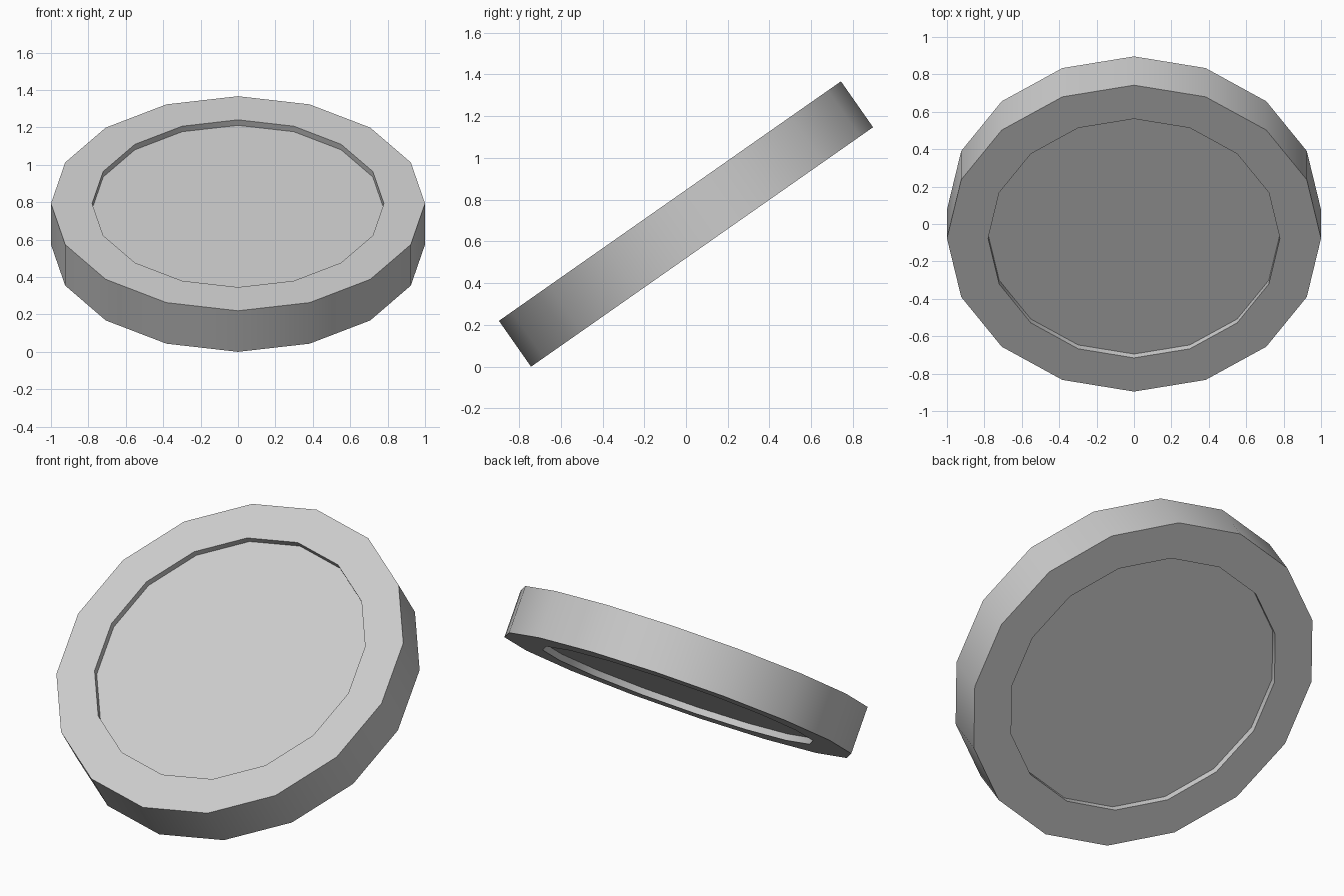
import bpy, bmesh
from math import radians, sin, cos

if "Cube" in bpy.data.objects:
    bpy.data.objects.remove(bpy.data.objects["Cube"])

SIDES, RADIUS, INNER = 16, 1.0, 0.78
THICK, DEPTH, TILT = 0.268, 0.036, radians(35)

# Closed profile (radius, height): recessed floor, wall, rim, outer side, mirrored below
top = [(INNER, THICK / 2 - DEPTH), (INNER, THICK / 2), (RADIUS, THICK / 2)]
profile = top + [(r, -z) for r, z in reversed(top)]

bm = bmesh.new()
rings = []
for r, z in profile:
    rings.append([bm.verts.new((r * cos(radians(360 * i / SIDES)),
                                r * sin(radians(360 * i / SIDES)), z))
                  for i in range(SIDES)])
for a, b in zip(rings, rings[1:]):
    for i in range(SIDES):
        j = (i + 1) % SIDES
        bm.faces.new((a[i], b[i], b[j], a[j]))
# Recessed floors on both sides
bm.faces.new(rings[0])
bm.faces.new(rings[-1])
bmesh.ops.recalc_face_normals(bm, faces=bm.faces)

mesh = bpy.data.meshes.new("tilted_disc")
bm.to_mesh(mesh)
bm.free()
disc = bpy.data.objects.new("tilted_disc", mesh)
bpy.context.collection.objects.link(disc)

# Lean the disc back-up / front-down and rest its lowest edge on the ground
disc.rotation_euler.x = TILT
disc.location.z = RADIUS * sin(TILT) + THICK / 2 * cos(TILT)

bpy.context.view_layer.objects.active = disc
disc.select_set(True)
bpy.ops.object.shade_smooth_by_angle(angle=radians(30))
